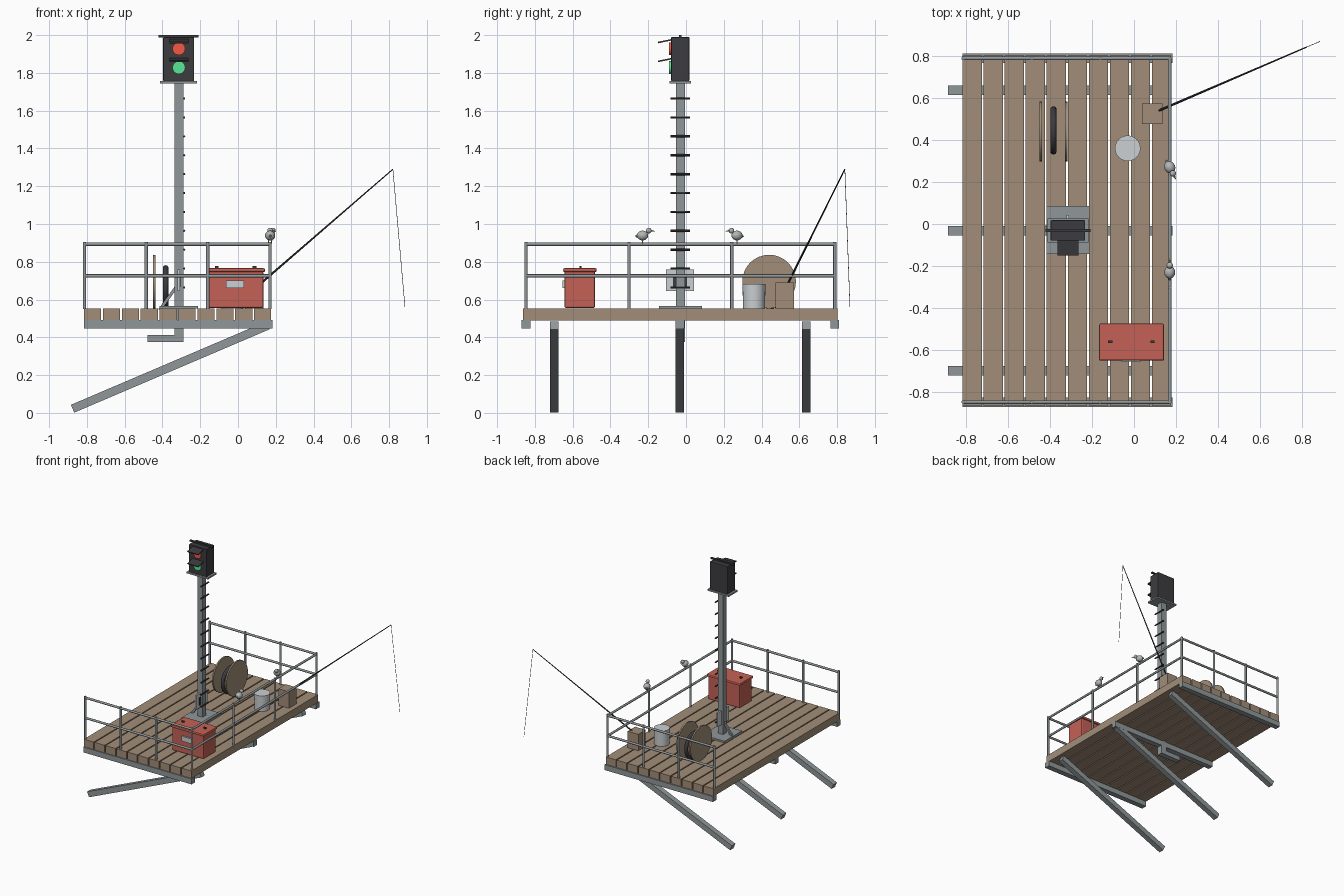
import bpy, math
from mathutils import Vector

if "Cube" in bpy.data.objects:
    bpy.data.objects.remove(bpy.data.objects["Cube"])


def material(name, rgb):
    m = bpy.data.materials.new(name)
    m.diffuse_color = (*rgb, 1)
    m.use_nodes = True
    m.node_tree.nodes["Principled BSDF"].inputs["Base Color"].default_value = m.diffuse_color
    return m


WOOD = material("wood", (0.36, 0.27, 0.19))
STEEL = material("steel", (0.28, 0.31, 0.32))
DARK = material("dark_metal", (0.045, 0.045, 0.05))
RED = material("chest_red", (0.55, 0.12, 0.09))
LIGHT = material("pale_metal", (0.6, 0.63, 0.65))
RED_LAMP = material("red_lamp", (0.9, 0.1, 0.06))
GREEN_LAMP = material("green_lamp", (0.1, 0.8, 0.3))
BEAK = material("beak", (0.7, 0.45, 0.1))
BIRD = material("feathers", (0.45, 0.46, 0.47))


def finish(name, mat, bevel=0):
    o = bpy.context.object
    o.name = name
    o.data.materials.append(mat)
    if bevel:
        b = o.modifiers.new("bevel", "BEVEL")
        b.width, b.segments = bevel, 2
    return o


def box(name, x, y, z, mat, bevel=0):
    """Box from (min, max) ranges."""
    bpy.ops.mesh.primitive_cube_add(size=1, location=[sum(r) / 2 for r in (x, y, z)])
    o = bpy.context.object
    o.scale = [r[1] - r[0] for r in (x, y, z)]
    bpy.ops.object.transform_apply(location=False, rotation=False, scale=True)
    return finish(name, mat, bevel)


def rod(name, a, b, r, mat, r2=None, sides=10):
    """Round bar or cone between two points."""
    a, b = Vector(a), Vector(b)
    d = b - a
    bpy.ops.mesh.primitive_cone_add(vertices=sides, radius1=r, radius2=r if r2 is None else r2,
                                    depth=d.length, location=(a + b) / 2,
                                    rotation=d.to_track_quat("Z", "Y").to_euler())
    bpy.ops.object.shade_smooth_by_angle(angle=math.radians(40))
    return finish(name, mat)


def beam_xz(name, a, b, y, w, t, mat):
    """Square bar in the xz plane, w wide in y and t thick."""
    dx, dz = b[0] - a[0], b[1] - a[1]
    L = math.hypot(dx, dz)
    o = box(name, (-L / 2, L / 2), (-w / 2, w / 2), (-t / 2, t / 2), mat)
    o.location = ((a[0] + b[0]) / 2, y, (a[1] + b[1]) / 2)
    o.rotation_euler = (0, -math.atan2(dz, dx), 0)
    return o


def ball(name, loc, scale, mat):
    bpy.ops.mesh.primitive_uv_sphere_add(segments=16, ring_count=10, radius=1, location=loc)
    o = bpy.context.object
    o.scale = scale
    bpy.ops.object.shade_smooth()
    return finish(name, mat)


# Deck planks, bearers and sloping supports
for i in range(10):
    x = -0.815 + 0.1 * i
    box(f"plank_{i}", (x, x + 0.091), (-0.863, 0.802), (0.49, 0.553), WOOD)
for i, y in enumerate((-0.847, -0.032, 0.788)):
    box(f"bearer_{i}", (-0.815, 0.182), (y - 0.023, y + 0.023), (0.446, 0.491), STEEL)
for i, y in enumerate((-0.698, -0.032, 0.637)):
    beam_xz(f"support_{i}", (-0.876, 0.022), (0.158, 0.463), y, 0.045, 0.045, STEEL)

# Railings on three sides
xs = (-0.812, -0.486, -0.16, 0.17)
ys = (-0.847, -0.302, 0.243, 0.788)
posts = [(x, y) for x in xs for y in (ys[0], ys[-1])] + [(xs[-1], y) for y in ys[1:3]]
for i, (x, y) in enumerate(posts):
    rod(f"rail_post_{i}", (x, y, 0.55), (x, y, 0.905), 0.009, STEEL)
for i, z in enumerate((0.725, 0.893)):
    for n, y in (("front", ys[0]), ("back", ys[-1])):
        rod(f"{n}_rail_{i}", (xs[0], y, z), (xs[-1], y, z), 0.009, STEEL)
    rod(f"side_rail_{i}", (xs[-1], ys[0], z), (xs[-1], ys[-1], z), 0.009, STEEL)

# Mast with base plate, foot, brace, rungs and notice plate
MX, MY = -0.313, -0.03
box("mast", (MX - 0.024, MX + 0.024), (MY - 0.024, MY + 0.024), (0.375, 1.75), STEEL)
box("mast_foot", (-0.478, MX), (MY - 0.022, MY + 0.022), (0.375, 0.413), STEEL)
box("mast_base", (-0.415, -0.212), (-0.143, 0.085), (0.553, 0.567), STEEL)
beam_xz("mast_brace", (-0.415, 0.545), (-0.31, 0.69), MY, 0.016, 0.016, STEEL)
for i in range(11):
    z = 0.664 + 0.1 * i
    rod(f"rung_{i}", (-0.285, MY - 0.052, z), (-0.285, MY + 0.052, z), 0.006, DARK, sides=8)
box("notice_plate", (-0.321, -0.308), (-0.106, 0.042), (0.645, 0.76), LIGHT)
box("notice_panel", (-0.32, -0.305), (-0.07, 0.005), (0.667, 0.73), DARK)

# Signal head
box("head_plate", (-0.412, -0.216), (-0.088, 0.027), (1.745, 1.758), STEEL)
box("signal_head", (-0.396, -0.232), (-0.079, 0.018), (1.757, 1.989), DARK, 0.004)
box("head_bar", (-0.42, -0.208), (MY - 0.007, MY + 0.007), (1.988, 2.0), DARK)
for n, z, m in (("red", 1.928, RED_LAMP), ("green", 1.828, GREEN_LAMP)):
    rod(f"{n}_lamp", (MX, -0.07, z), (MX, -0.09, z), 0.034, m, sides=24)
    v = box(f"{n}_visor", (-0.05, 0.05), (-0.037, 0.037), (-0.004, 0.004), DARK)
    v.location = (MX, -0.112, z + 0.04)
    v.rotation_euler = (0.2, 0, 0)

# Red chest
box("chest", (-0.157, 0.134), (-0.643, -0.482), (0.555, 0.75), RED, 0.008)
box("chest_lid", (-0.166, 0.143), (-0.65, -0.473), (0.745, 0.766), RED, 0.008)
box("chest_latch", (-0.063, 0.033), (-0.655, -0.64), (0.66, 0.7), LIGHT)
for i, x in enumerate((-0.113, 0.088)):
    box(f"lid_knob_{i}", (x - 0.01, x + 0.01), (-0.565, -0.553), (0.763, 0.778), DARK)

# Cable reel discs with a tyre-like coil between them
for i, x in enumerate((-0.443, -0.322)):
    rod(f"reel_disc_{i}", (x - 0.006, 0.44, 0.695), (x + 0.006, 0.44, 0.695), 0.142, WOOD, sides=32)
bpy.ops.mesh.primitive_torus_add(location=(-0.383, 0.445, 0.667), rotation=(0, math.pi / 2, 0),
                                 major_radius=0.1, minor_radius=0.015,
                                 major_segments=32, minor_segments=10)
bpy.ops.object.shade_smooth()
finish("coil", DARK)

# Bucket and wooden crate
rod("bucket", (-0.03, 0.36, 0.553), (-0.03, 0.36, 0.683), 0.058, LIGHT, 0.061, 24)
box("crate", (0.038, 0.136), (0.475, 0.573), (0.553, 0.69), WOOD)

# Fishing rod and line
TIP = (0.82, 0.841, 1.29)
rod("fishing_rod", (0.12, 0.54, 0.685), TIP, 0.006, DARK, 0.003, 8)
rod("fishing_line", TIP, (0.884, 0.868, 0.56), 0.0015, DARK, sides=6)

# Two birds on the side rail: body, head, beak, tail, legs
for i, (y, dx, dy) in enumerate(((-0.23, 0.0, 1), (0.27, 0.45, -0.9))):
    def at(f, z):
        return (0.17 + dx * f, y + dy * f, z)
    yaw = math.atan2(-dx, dy)
    ball(f"bird_body_{i}", at(0, 0.939), (0.026, 0.03, 0.026), BIRD).rotation_euler = (0, 0, yaw)
    ball(f"bird_head_{i}", at(0.033, 0.965), (0.015,) * 3, BIRD)
    rod(f"bird_beak_{i}", at(0.043, 0.965), at(0.066, 0.961), 0.006, BEAK, 0.001, 8)
    rod(f"bird_tail_{i}", at(-0.018, 0.939), at(-0.038, 0.934), 0.011, BIRD, 0.004, 8)
    for s in (-1, 1):
        rod(f"bird_leg_{i}_{s}", (0.17 + s * 0.007, y, 0.897), (0.17 + s * 0.009, y, 0.922), 0.003, BEAK, sides=6)
